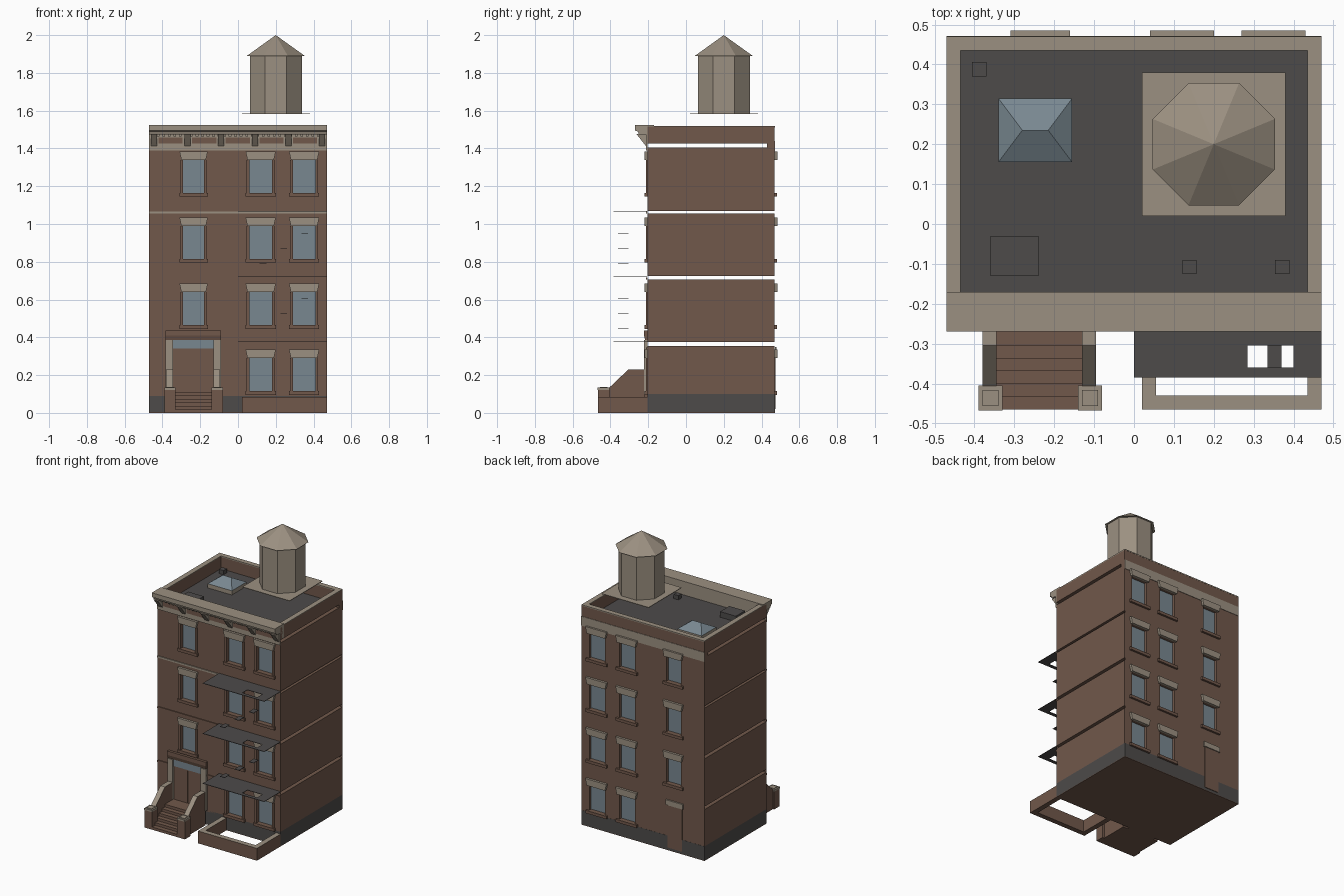
import bpy, bmesh, math

cube = bpy.data.objects.get("Cube")
if cube:
    bpy.data.objects.remove(cube, do_unlink=True)


def material(name, rgb):
    m = bpy.data.materials.new(name)
    m.use_nodes = True
    m.diffuse_color = (*rgb, 1)
    m.node_tree.nodes["Principled BSDF"].inputs["Base Color"].default_value = (*rgb, 1)
    return m


BROWN = material("brownstone", (0.165, 0.098, 0.07))
STONE = material("pale_stone", (0.33, 0.28, 0.22))
DARK = material("dark_grey", (0.075, 0.07, 0.068))
GLASS = material("blue_grey_glass", (0.19, 0.245, 0.28))


def finish(name, bm, *mats):
    me = bpy.data.meshes.new(name)
    bm.to_mesh(me)
    bm.free()
    for m in mats:
        me.materials.append(m)
    ob = bpy.data.objects.new(name, me)
    bpy.context.collection.objects.link(ob)
    return ob


def box(name, mat, xs, ys, zs, top=None):
    """Box between limits; an optional second material covers the top face."""
    bm = bmesh.new()
    bmesh.ops.create_cube(bm, size=1)
    for v in bm.verts:
        v.co = [lim[0] + (c + 0.5) * (lim[1] - lim[0]) for c, lim in zip(v.co, (xs, ys, zs))]
    for f in bm.faces:
        f.material_index = int(top is not None and f.normal.z > 0.5)
    return finish(name, bm, mat, top or mat)


def extrude_x(name, mat, profile, x0, x1, top=None):
    """Extrude a y-z profile along x; upward faces may take a second material."""
    bm = bmesh.new()
    face = bm.faces.new([bm.verts.new((x0, y, z)) for y, z in profile])
    new = bmesh.ops.extrude_face_region(bm, geom=[face])["geom"]
    bmesh.ops.translate(bm, vec=(x1 - x0, 0, 0), verts=[v for v in new if isinstance(v, bmesh.types.BMVert)])
    bmesh.ops.recalc_face_normals(bm, faces=bm.faces)
    for f in bm.faces:
        f.material_index = int(top is not None and f.normal.z > 0.3)
    return finish(name, bm, mat, top or mat)


W, FRONT, BACK = 0.47, -0.205, 0.47
COLUMNS = [(-0.29, -0.18), (0.06, 0.18), (0.29, 0.41)]
ROWS = [(0.115 + 0.35 * r, 0.29 + 0.35 * r) for r in range(4)]


# Window walls: a grid of faces whose window cells are pushed inward
def window_wall(name, y, side, z0, z1):
    xs = [-W] + [x for c in COLUMNS for x in c] + [W]
    zs = [z0] + [z for r in ROWS for z in r] + [z1]
    bm = bmesh.new()
    grid = [[bm.verts.new((x, y, z)) for x in xs] for z in zs]
    cells = []
    for j in range(len(zs) - 1):
        for i in range(len(xs) - 1):
            quad = [grid[j][i], grid[j][i + 1], grid[j + 1][i + 1], grid[j + 1][i]]
            f = bm.faces.new(quad if side < 0 else quad[::-1])
            if i % 2 and j % 2 and (i, j) != (1, 1):
                cells.append(f)
    for f in bmesh.ops.extrude_discrete_faces(bm, faces=cells)["faces"]:
        f.material_index = 1
        bmesh.ops.translate(bm, vec=(0, -0.02 * side, 0), verts=f.verts)
    finish(name, bm, BROWN, GLASS)

    # Trim around each opening
    def ys(d):
        return sorted((y, y + side * d))
    for r, (a, b) in enumerate(ROWS):
        for c, (l, rt) in enumerate(COLUMNS):
            if r == 0 and c == 0:
                continue
            tag = f"{name}_{r}_{c}"
            bm = bmesh.new()
            pts = [(l - .01, b), (rt + .01, b), (rt + .02, b + .045), (l - .02, b + .045)]
            inner = [bm.verts.new((px, y, pz)) for px, pz in pts]
            outer = [bm.verts.new((px, y + side * .016, pz)) for px, pz in pts]
            bm.faces.new(outer)
            for k in range(4):
                bm.faces.new((inner[k], inner[k - 1], outer[k - 1], outer[k]))
            bmesh.ops.recalc_face_normals(bm, faces=bm.faces)
            finish("lintel_" + tag, bm, STONE)
            box("sill_" + tag, BROWN, (l - .02, rt + .02), ys(.014), (a - .02, a))
            if side < 0:
                for x in (l - .014, rt):
                    box("jamb_" + tag, BROWN, (x, x + .014), ys(.008), (a, b))


window_wall("front_wall", FRONT, -1, 0.09, 1.5)
window_wall("back_wall", BACK - .001, 1, 0.1, 1.515)

# Foundation and side walls, split by open joints at the floors
box("underside", BROWN, (-W, W), (FRONT, BACK), (0, 0.004))
box("foundation", DARK, (-W, W), (FRONT, BACK), (0.004, 0.1))
for s in (-1, 1):
    xs = sorted((s * W, s * 0.435))
    for a, b in ((.1, .355), (.375, .705), (.725, 1.055), (1.07, 1.405), (1.425, 1.515)):
        box("side_wall", BROWN, xs, (FRONT, BACK - .002), (a, b))
    box("joint_end", BROWN, xs, (0.43, BACK - .002), (1.405, 1.425))
    box("side_coping", STONE, xs, (FRONT, BACK), (1.512, 1.519))
box("back_parapet", BROWN, (-W, W), (0.435, BACK - .002), (1.42, 1.512))
box("back_coping", STONE, (-W, W), (0.435, BACK), (1.512, 1.519))
box("back_frieze", STONE, (-W, W), (BACK - .002, BACK + .002), (1.375, 1.44))
box("back_door", BROWN, (-.3, -.19), (BACK - .02, BACK + .004), (0.02, 0.315))
box("back_door_lintel", STONE, (-.31, -.18), (BACK, BACK + .01), (0.315, 0.35))

# Front cornice with frieze, brackets, panels and dentils
extrude_x("cornice", STONE, [(-.17, 1.43), (-.205, 1.43), (-.205, 1.475), (-.25, 1.475),
                             (-.255, 1.49), (-.27, 1.495), (-.27, 1.525), (-.17, 1.525)], -W, W)
box("frieze", STONE, (-W, W), (-.212, FRONT), (1.39, 1.475))
for i in range(5):
    x = -.357 + i * .178
    box("frieze_panel", BROWN, (x - .064, x + .064), (-.217, -.21), (1.425, 1.457))
for i in range(6):
    x = -.445 + i * .178
    extrude_x("bracket", STONE, [(-.21, 1.41), (-.21, 1.476), (-.262, 1.476), (-.23, 1.435)], x - .016, x + .016)
for i in range(32):
    x = -.458 + i * .0292
    box("dentil", STONE, (x, x + .014), (-.236, -.21), (1.462, 1.476))

# String courses between floors
for z, m in ((1.055, STONE), (.705, BROWN), (.335, BROWN)):
    box("string_course", m, (-W, W), (-.211, FRONT), (z, z + .012))

# Entrance
for l, r in ((-.34, -.237), (-.233, -.13)):
    box("front_door_leaf", BROWN, (l, r), (-.211, FRONT), (.11, .34))
box("transom", GLASS, (-.345, -.13), (-.212, FRONT), (.34, .39))
for x in (-.385, -.13):
    box("door_pilaster", STONE, (x, x + .04), (-.222, FRONT), (.1, .387))
extrude_x("door_hood", BROWN, [(FRONT, .387), (-.216, .387), (-.223, .41), (-.223, .437), (FRONT, .437)], -.385, -.09)

# Stoop: steps, sloped cheek walls and newels
for i in range(6):
    y = -.465 + i * .032
    box("step", BROWN, (-.345, -.13), (y, FRONT), (i * .0185, (i + 1) * .0185))
for x in (-.38, -.13):
    extrude_x("cheek_wall", BROWN, [(-.41, 0), (-.41, .13), (-.305, .23), (-.22, .23), (-.22, 0)],
              x, x + .035, top=STONE)
for x in (-.39, -.14):
    box("newel", BROWN, (x, x + .06), (-.465, -.405), (0, .122))
    box("newel_cap", STONE, (x, x + .06), (-.468, -.405), (.122, .134))
    box("newel_cap_block", STONE, (x + .01, x + .05), (-.456, -.416), (.134, .138))

# Areaway kerb
for xs, ys in (((.02, .47), (-.465, -.43)), ((.02, .055), (-.43, FRONT)), ((.435, .47), (-.43, FRONT))):
    box("areaway_wall", BROWN, xs, ys, (0, .085), top=STONE)

# Fire escape landings with ladder openings and treads
for z in (.375, .72, 1.067):
    for xs, ys in (((0, .285), (-.385, FRONT)), ((.4, .47), (-.385, FRONT)),
                   ((.285, .4), (-.385, -.36)), ((.285, .4), (-.305, FRONT))):
        box("landing", DARK, xs, ys, (z, z + .003))
for z in (.375, .72):
    for i in range(3):
        x = .115 + .11 * i
        box("ladder_tread", DARK, (x, x + .035), (-.36, -.305), (z + .07 + .08 * i, z + .073 + .08 * i))

# Roof deck, hatch and vents
box("roof_deck", DARK, (-.436, .436), (-.172, .436), (1.427, 1.431))
box("roof_hatch", DARK, (-.36, -.24), (-.13, -.03), (1.431, 1.47))
for x, y in ((-.388, .388), (.139, -.108), (.372, -.108)):
    box("roof_vent", DARK, (x - .018, x + .018), (y - .018, y + .018), (1.431, 1.46))

# Skylight: curb and hipped glass
box("skylight_curb", STONE, (-.34, -.155), (.155, .315), (1.431, 1.46))
bm = bmesh.new()
base = [bm.verts.new((x, y, 1.46)) for x, y in ((-.34, .155), (-.155, .155), (-.155, .315), (-.34, .315))]
r0, r1 = bm.verts.new((-.28, .235, 1.505)), bm.verts.new((-.215, .235, 1.505))
for f in ((base[0], base[1], r1, r0), (base[1], base[2], r1), (base[2], base[3], r0, r1), (base[3], base[0], r0)):
    bm.faces.new(f)
finish("skylight_glass", bm, GLASS)

# Water tank on a thin platform
box("tank_platform", STONE, (.02, .38), (.02, .38), (1.582, 1.586))
for name, r1, r2, z0, z1 in (("water_tank", .149, .149, 1.585, 1.89), ("tank_roof", .166, 0, 1.89, 2.0)):
    bpy.ops.mesh.primitive_cone_add(vertices=8, radius1=r1, radius2=r2, depth=z1 - z0,
                                    location=(.2, .2, (z0 + z1) / 2), rotation=(0, 0, math.pi / 8))
    bpy.context.object.name = name
    bpy.context.object.data.materials.append(STONE)
